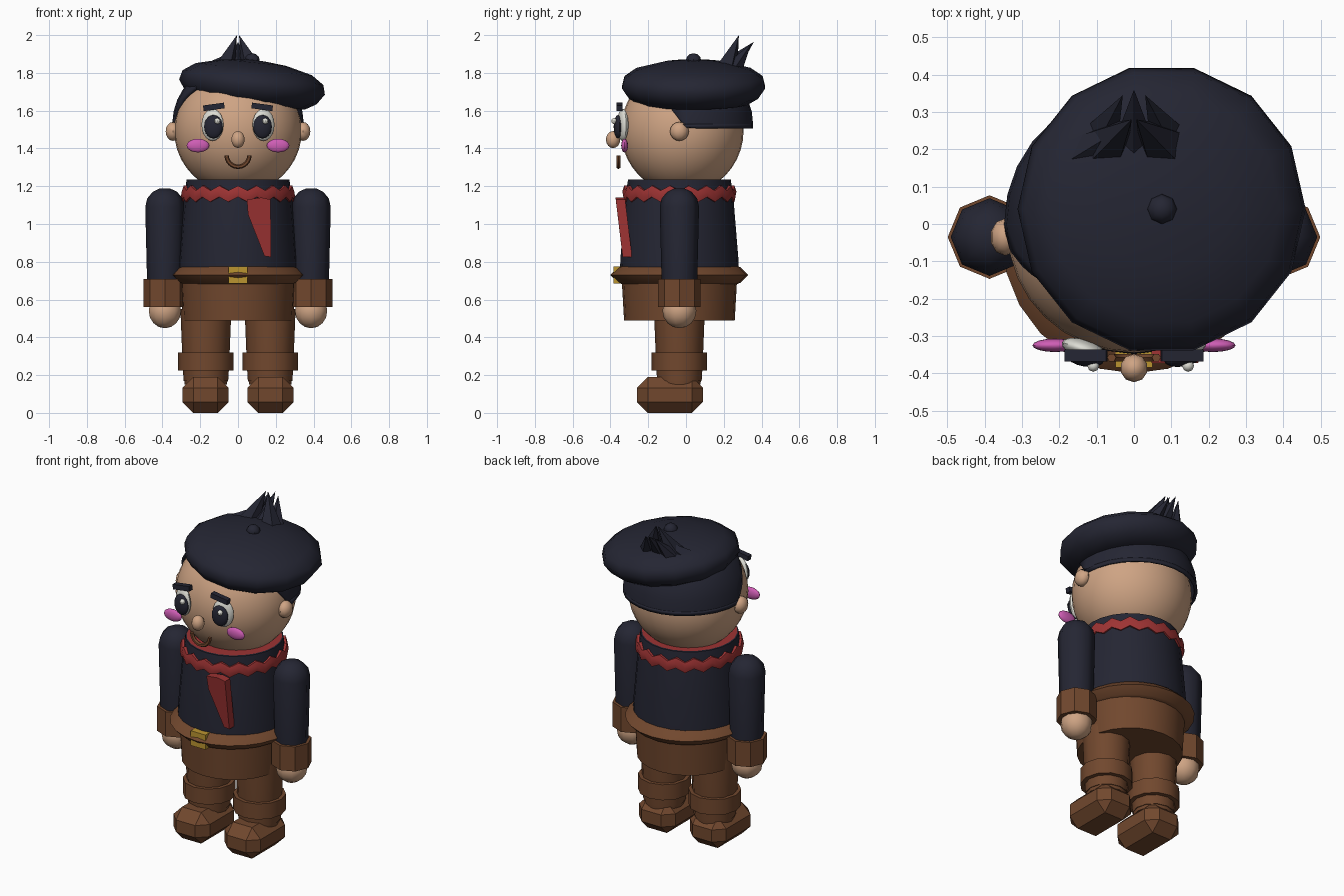
import bpy, bmesh, math
from mathutils import Vector, Matrix

if "Cube" in bpy.data.objects:
    bpy.data.objects.remove(bpy.data.objects["Cube"])


def material(name, rgb):
    m = bpy.data.materials.new(name)
    m.diffuse_color = (*rgb, 1)
    m.use_nodes = True
    m.node_tree.nodes["Principled BSDF"].inputs["Base Color"].default_value = m.diffuse_color
    return m


SKIN = material("skin", (.62, .37, .23))
NAVY = material("dark navy", (.018, .019, .033))
BROWN = material("brown", (.165, .064, .027))
RED = material("red", (.34, .033, .033))
PINK = material("pink", (.62, .11, .46))
WHITE = material("off white", (.72, .72, .66))
GOLD = material("gold", (.5, .3, .03))
CY = -.035  # body axis in y


def finish(name, bm, mat, smooth=None):
    bmesh.ops.recalc_face_normals(bm, faces=bm.faces)
    me = bpy.data.meshes.new(name)
    bm.to_mesh(me)
    bm.free()
    me.materials.append(mat)
    ob = bpy.data.objects.new(name, me)
    bpy.context.collection.objects.link(ob)
    if smooth:
        bpy.ops.object.select_all(action='DESELECT')
        ob.select_set(True)
        bpy.context.view_layer.objects.active = ob
        bpy.ops.object.shade_smooth_by_angle(angle=math.radians(smooth))
    return ob


def ball(name, loc, rad, mat, seg=16, rings=10, smooth=40, rot=0, turn=0):
    bm = bmesh.new()
    bmesh.ops.create_uvsphere(bm, u_segments=seg, v_segments=rings, radius=1)
    m = Matrix.Translation(loc) @ Matrix.Rotation(turn, 4, 'Z') @ Matrix.Rotation(rot, 4, 'Y') @ Matrix.Diagonal((*rad, 1))
    bm.transform(m)
    return finish(name, bm, mat, smooth)


def lathe(name, profile, mat, loc=(0, CY, 0), n=24, smooth=35, tilt=0, wave=0, closed=False, sx=1):
    """Spin (radius, z) points round a vertical axis; wave lifts every other column."""
    bm = bmesh.new()
    rings = []
    for r, z in profile:
        rings.append([bm.verts.new((sx * r * math.cos(2 * math.pi * i / n), r * math.sin(2 * math.pi * i / n),
                                    z + (wave if i % 2 else -wave))) for i in range(n)])
    pairs = list(zip(rings, rings[1:]))
    if closed:
        pairs.append((rings[-1], rings[0]))
    else:
        bm.faces.new(rings[0])
        bm.faces.new(rings[-1])
    for a, b in pairs:
        for i in range(n):
            j = (i + 1) % n
            bm.faces.new((a[i], a[j], b[j], b[i]))
    bm.transform(Matrix.Translation(loc) @ Matrix.Rotation(tilt, 4, 'Y'))
    return finish(name, bm, mat, smooth)


def box(name, loc, size, mat, rot=0, bevel=0):
    bm = bmesh.new()
    bmesh.ops.create_cube(bm, size=1)
    bm.transform(Matrix.Diagonal((*size, 1)))
    if bevel:
        bmesh.ops.bevel(bm, geom=bm.edges[:], offset=bevel, segments=1, affect='EDGES')
    bm.transform(Matrix.Translation(loc) @ Matrix.Rotation(rot, 4, 'Y'))
    return finish(name, bm, mat)


def spike(name, base, tip, r, sides=5):
    base, tip = Vector(base), Vector(tip)
    d = tip - base
    bm = bmesh.new()
    bmesh.ops.create_cone(bm, cap_ends=True, segments=sides, radius1=r, radius2=0, depth=d.length)
    bm.transform(Matrix.Translation((base + tip) / 2) @ d.to_track_quat('Z', 'Y').to_matrix().to_4x4())
    return finish(name, bm, NAVY)


# Torso, belt and breeches
lathe("torso", [(.315, .74), (.312, .82), (.285, 1.15), (.272, 1.235)], NAVY)
lathe("scarf_ring", [(.265, 1.19), (.292, 1.19), (.302, 1.16), (.296, 1.13), (.27, 1.13)],
      RED, n=36, wave=.013, closed=True)
lathe("collar_lining", [(.225, 1.238), (.265, 1.238)], RED)
lathe("belt", [(.30, .68), (.325, .69), (.365, .73), (.325, .77), (.30, .78)], BROWN, sx=.97)
lathe("breeches", [(.293, .49), (.305, .70)], BROWN)
box("buckle", (0, -.36, .73), (.10, .05, .09), GOLD)

# Hanging scarf end, leaning back toward its tip
bm = bmesh.new()
outline = [(.047, 1.13), (.125, 1.14), (.172, 1.13), (.176, .825), (.14, .83), (.053, 1.05)]
for y in (0, .05):
    bm.faces.new([bm.verts.new((x, -.372 + y + (1.13 - z) * .12, z)) for x, z in outline])
bm.verts.ensure_lookup_table()
for i in range(6):
    j = (i + 1) % 6
    bm.faces.new((bm.verts[i], bm.verts[j], bm.verts[j + 6], bm.verts[i + 6]))
finish("scarf_end", bm, RED)

# Limbs, ears and mirrored face parts
for s, side in ((-1, "left"), (1, "right")):
    arm = (s * .387, CY, 0)
    lathe(side + "_sleeve", [(.094, .68), (.104, 1.09), (.094, 1.135), (.065, 1.17), (.03, 1.187)],
          NAVY, arm, n=8, smooth=50)
    lathe(side + "_sleeve_cuff", [(.112, .56), (.112, .71)], BROWN, arm, n=8)
    ball(side + "_hand", (s * .387, CY, .54), (.09, .09, .092), SKIN, 10, 8)
    leg = (s * .17, CY, 0)
    lathe(side + "_leg", [(.112, .15), (.125, .30), (.135, .55)], BROWN, leg, n=12)
    lathe(side + "_boot_cuff", [(.147, .225), (.147, .32)], BROWN, leg, n=12)
    lathe(side + "_ankle", [(.118, .17), (.122, .235)], BROWN, leg, n=12)
    box(side + "_shoe", (s * .172, -.085, .095), (.245, .35, .19), BROWN, bevel=.058)
    ball(side + "_ear", (s * .345, CY, 1.49), (.04, .05, .05), SKIN, 10, 8)
    ball(side + "_eye", (s * .135, -.335, 1.525), (.061, .026, .085), WHITE, turn=s * .3)
    ball(side + "_pupil", (s * .13, -.36, 1.515), (.05, .022, .062), NAVY, turn=s * .15)
    ball(side + "_eye_glint", (s * .127 + .018, -.38, 1.545), (.016, .016, .016), WHITE, 8, 6)
    ball(side + "_cheek", (s * .212, -.325, 1.415), (.06, .018, .036), PINK)
    box(side + "_eyebrow", (s * .128, -.352, 1.62), (.112, .032, .03), NAVY, rot=s * .14)

# Head, nose and smile
ball("head", (0, -.02, 1.495), (.338, .325, .335), SKIN, 32, 20)
ball("nose", (0, -.386, 1.447), (.037, .038, .045), SKIN, 10, 8)
bm = bmesh.new()
rings = []
for i in range(13):
    a = math.pi * (1 + i / 12)
    rings.append([bm.verts.new(((.06 + .012 * math.cos(b)) * math.cos(a), -.358 + .012 * math.sin(b),
                                1.363 + (.06 + .012 * math.cos(b)) * math.sin(a)))
                  for b in (math.pi * k / 3 for k in range(6))])
for a, b in zip(rings, rings[1:]):
    for k in range(6):
        bm.faces.new((a[k], a[k - 1], b[k - 1], b[k]))
bm.faces.new(rings[0])
bm.faces.new(rings[-1])
finish("smile", bm, BROWN, 50)

# Hair shell, open over the face
bm = bmesh.new()
bmesh.ops.create_uvsphere(bm, u_segments=28, v_segments=16, radius=1)
bm.transform(Matrix.Translation((0, 0, 1.53)) @ Matrix.Diagonal((.348, .355, .335, 1)))
geom = bm.verts[:] + bm.edges[:] + bm.faces[:]
bmesh.ops.bisect_plane(bm, geom=geom, plane_co=(0, 0, 1.53), plane_no=(0, 0, -1), clear_outer=True)
geom = bm.verts[:] + bm.edges[:] + bm.faces[:]
bmesh.ops.bisect_plane(bm, geom=geom, plane_co=(0, -.04, 1.56), plane_no=(0, -1, -.75), clear_outer=True)
hair = finish("hair", bm, NAVY, 40)
thick = hair.modifiers.new("thickness", 'SOLIDIFY')
thick.thickness = .025

# Beret with button, tipped to one side
lathe("beret", [(.10, -.10), (.29, -.10), (.35, -.065), (.388, -.01), (.375, .04), (.31, .085), (.17, .12), (.05, .132)],
      NAVY, (.075, .04, 1.735), n=14, smooth=50, tilt=math.radians(6))
ball("beret_button", (.075, .04, 1.868), (.04, .04, .036), NAVY, 8, 6)

# Tuft of spikes behind the button
spike("middle_spike", (0, .2, 1.79), (0, .36, 1.965), .07)
for s, side in ((-1, "left"), (1, "right")):
    spike(side + "_spike", (s * .085, .2, 1.79), (s * .006, .28, 2.0), .075)
    spike(side + "_rear_spike", (s * .09, .23, 1.79), (s * .03, .345, 1.955), .06)
spike("long_side_spike", (-.19, .16, 1.76), (-.01, .27, 1.92), .08)
